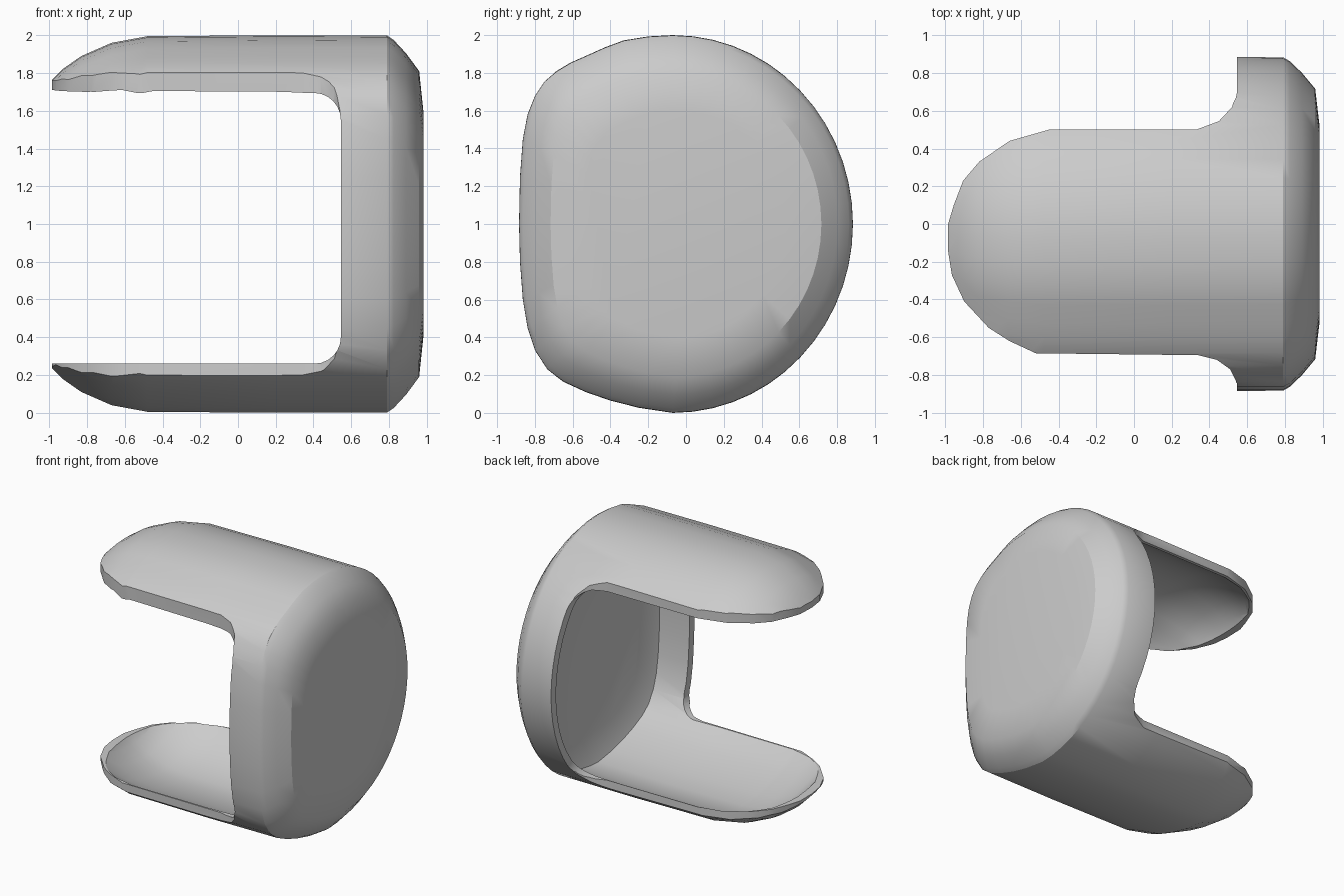
import bpy, bmesh, math

cube = bpy.data.objects.get("Cube")
if cube:
    bpy.data.objects.remove(cube, do_unlink=True)

# Cross-section: squarish front half as points, round back half as an arc
FRONT = [(-0.07, 2.0), (-0.2, 1.993), (-0.33, 1.972), (-0.43, 1.935), (-0.53, 1.89),
         (-0.61, 1.855), (-0.685, 1.81), (-0.75, 1.755), (-0.8, 1.68), (-0.84, 1.58),
         (-0.865, 1.45), (-0.88, 1.25), (-0.885, 1.0), (-0.88, 0.8), (-0.865, 0.6),
         (-0.84, 0.45), (-0.8, 0.33), (-0.735, 0.23), (-0.65, 0.165), (-0.53, 0.11),
         (-0.4, 0.065), (-0.25, 0.027), (-0.07, 0.0)]
BACK_STEPS = 28

# Plan of the arms: rounded tip, straight sides, flare into the cap
PLAN_BACK = [(-1.0, -0.05), (-0.955, 0.1), (-0.905, 0.23), (-0.82, 0.33), (-0.66, 0.44),
             (-0.45, 0.5), (0.33, 0.5), (0.45, 0.545), (0.52, 0.62), (0.54, 0.7), (0.54, 1.2)]
PLAN_FRONT = [(0.54, -1.2), (0.54, -0.83), (0.51, -0.77), (0.44, -0.72), (0.34, -0.695),
              (-0.52, -0.685), (-0.66, -0.62), (-0.77, -0.55), (-0.9, -0.41), (-0.965, -0.27)]

grey = bpy.data.materials.new("light grey")
grey.use_nodes = True
grey.diffuse_color = (0.6, 0.6, 0.6, 1)
grey.node_tree.nodes["Principled BSDF"].inputs["Base Color"].default_value = (0.6, 0.6, 0.6, 1)


def outline(scale, centre):
    """Cross-section scaled about the long axis at the given height."""
    points = list(FRONT)
    for i in range(1, BACK_STEPS):
        a = math.pi * i / BACK_STEPS - math.pi / 2
        points.append((-0.07 + 0.955 * math.cos(a), 1 + math.sin(a)))
    return [(y * scale, centre + (z - 1) * scale) for y, z in points]


def loft(name, rings):
    """Skin a list of equal rings of 3D points and cap both ends."""
    bm = bmesh.new()
    loops = [[bm.verts.new(p) for p in ring] for ring in rings]
    for a, b in zip(loops, loops[1:]):
        for i in range(len(a)):
            j = (i + 1) % len(a)
            bm.faces.new((a[i], a[j], b[j], b[i]))
    bm.faces.new(loops[0])
    bm.faces.new(loops[-1])
    bmesh.ops.recalc_face_normals(bm, faces=bm.faces[:])
    mesh = bpy.data.meshes.new(name)
    bm.to_mesh(mesh)
    bm.free()
    mesh.materials.append(grey)
    obj = bpy.data.objects.new(name, mesh)
    bpy.context.collection.objects.link(obj)
    return obj


def body(name, sections, centre):
    return loft(name, [[(x, y, z) for y, z in outline(s, centre)] for x, s in sections])


# Outer body: domed tip, straight sleeve, chamfered end cap
shell = body("cap_with_two_arms", [
    (-0.985, 0.765), (-0.93, 0.82), (-0.83, 0.89), (-0.67, 0.96), (-0.48, 0.995),
    (0.2, 1.0), (0.79, 0.998), (0.825, 0.975), (0.89, 0.905), (0.96, 0.81), (0.982, 0.6)], 1.0)

# Hollow inside, set slightly low
cavity = body("cavity_cutter", [
    (-0.95, 0.7), (-0.89, 0.78), (-0.78, 0.85), (-0.62, 0.91), (-0.45, 0.934),
    (0.2, 0.936), (0.8, 0.925), (0.86, 0.75)], 0.987)


# Opening between the arms, with rounded inner corners
def opening(y, low, high):
    ring = [(-1.5, y, low)]
    r = 0.14
    for z0, start in ((low + r, -90), (high - r, 0)):
        for k in range(7):
            a = math.radians(start + 15 * k)
            ring.append((0.545 - r + r * math.cos(a), y, z0 + r * math.sin(a)))
    ring.append((-1.5, y, high))
    return ring


window = loft("opening_cutter", [opening(-1.2, 0.26, 1.68), opening(1.2, 0.26, 1.75)])

# Upright prism that trims the arms to their plan
plan = PLAN_BACK + [(1.2, 1.2), (1.2, -1.2)] + PLAN_FRONT
trim = loft("plan_trimmer", [[(x, y, z) for x, y in plan] for z in (-0.5, 2.5)])

for cutter, operation in ((cavity, "DIFFERENCE"), (window, "DIFFERENCE"), (trim, "INTERSECT")):
    mod = shell.modifiers.new(cutter.name, "BOOLEAN")
    mod.operation = operation
    mod.solver = "EXACT"
    mod.object = cutter

# Bake the cuts and remove the cutters
bpy.context.view_layer.update()
graph = bpy.context.evaluated_depsgraph_get()
result = bpy.data.meshes.new_from_object(shell.evaluated_get(graph))
shell.modifiers.clear()
shell.data = result
for cutter in (cavity, window, trim):
    bpy.data.objects.remove(cutter, do_unlink=True)

bpy.ops.object.select_all(action="DESELECT")
shell.select_set(True)
bpy.context.view_layer.objects.active = shell
bpy.ops.object.shade_smooth_by_angle(angle=math.radians(32))
